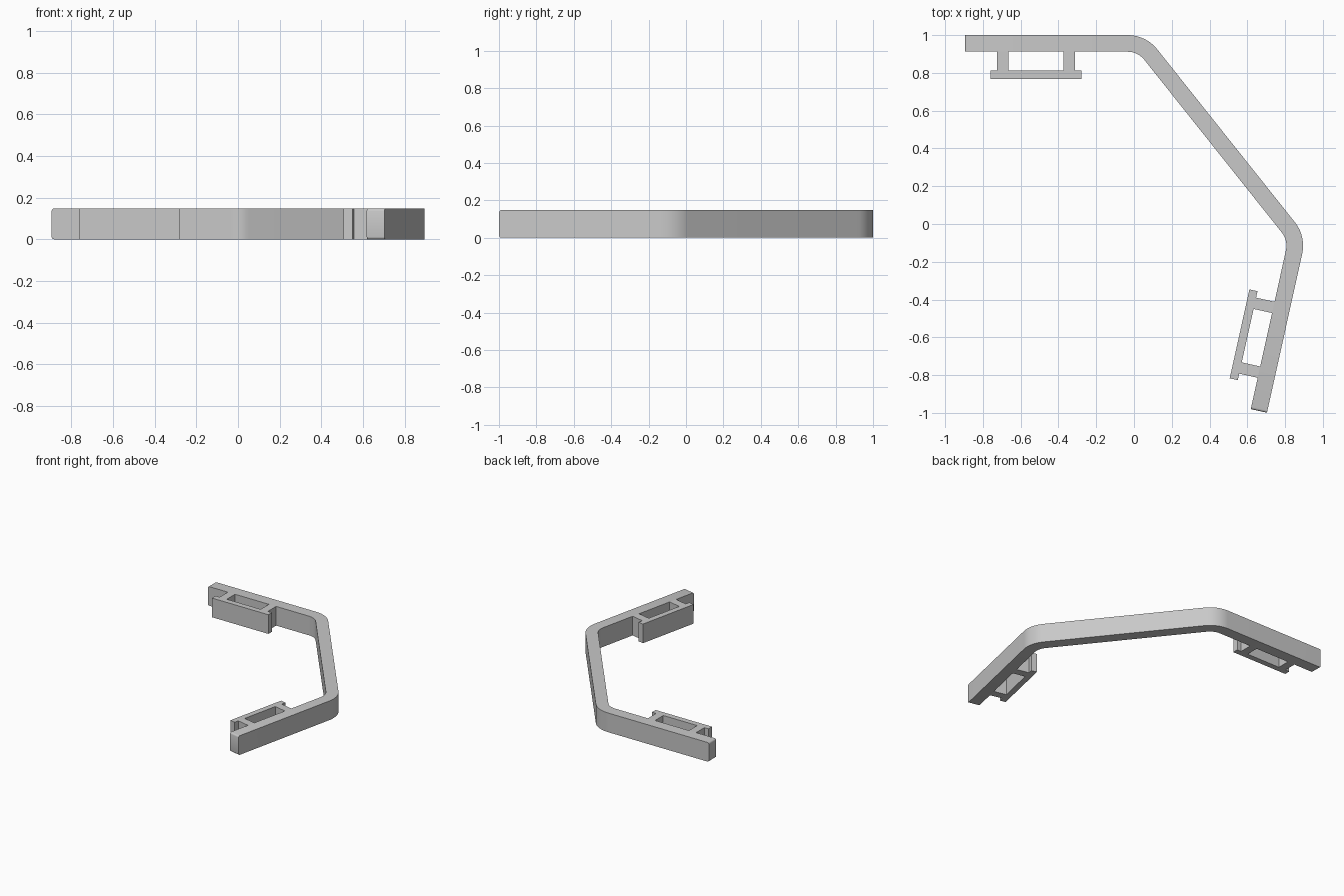
import bpy, bmesh, math
from mathutils import Vector

old = bpy.data.objects.get("Cube")
if old:
    bpy.data.objects.remove(old, do_unlink=True)

HEIGHT = 0.148
THICK = 0.088
OUTER_RADIUS = 0.2
ARC_STEPS = 14

# Single plain grey
grey = bpy.data.materials.new("light grey")
grey.use_nodes = True
colour = (0.58, 0.58, 0.58, 1)
grey.diffuse_color = colour
grey.node_tree.nodes["Principled BSDF"].inputs["Base Color"].default_value = colour


def finish(bm, name):
    bmesh.ops.recalc_face_normals(bm, faces=bm.faces)
    mesh = bpy.data.meshes.new(name)
    bm.to_mesh(mesh)
    bm.free()
    mesh.materials.append(grey)
    mesh.shade_smooth()
    mesh.set_sharp_from_angle(angle=math.radians(35))
    obj = bpy.data.objects.new(name, mesh)
    bpy.context.collection.objects.link(obj)
    return obj


def right_of(d):
    return Vector((d.y, -d.x))


# Outer edge of the bent band
path = [Vector(p) for p in ((-0.895, 1), (0.063, 1), (0.911, -0.065), (0.704, -0.999))]
dirs = [(b - a).normalized() for a, b in zip(path, path[1:])]

# Stations along the band: (outer point, inward normal)
stations = [(path[0], right_of(dirs[0]))]
for corner, d0, d1 in zip(path[1:], dirs, dirs[1:]):
    turn = d0.angle(d1)
    start = corner - d0 * OUTER_RADIUS * math.tan(turn / 2)
    centre = start + right_of(d0) * OUTER_RADIUS
    first = math.atan2(*reversed(right_of(d0)))
    for i in range(ARC_STEPS + 1):
        a = first - turn * i / ARC_STEPS
        n = Vector((math.cos(a), math.sin(a)))
        stations.append((centre - n * OUTER_RADIUS, n))
stations.append((path[-1], right_of(dirs[-1])))

# Bent band, swept as a rectangular section
bm = bmesh.new()
rings = []
for p, n in stations:
    q = p + n * THICK
    rings.append([bm.verts.new((v.x, v.y, z))
                  for v, z in ((p, 0), (q, 0), (q, HEIGHT), (p, HEIGHT))])
for r0, r1 in zip(rings, rings[1:]):
    for i in range(4):
        j = (i + 1) % 4
        bm.faces.new((r0[i], r0[j], r1[j], r1[i]))
caps = [bm.faces.new(rings[0]), bm.faces.new(rings[-1])]

# Slightly rounded top and bottom edges at both ends
end_edges = [e for f in caps for e in f.edges
             if abs(e.verts[0].co.z - e.verts[1].co.z) < 0.001]
bmesh.ops.bevel(bm, geom=end_edges, offset=0.012, segments=3, profile=0.5, affect='EDGES')
finish(bm, "bent_band")


# Clip bracket: two posts carrying a plate parallel to the band
def clip_bracket(name, end, along, inward):
    middle, half = 0.376, 0.241
    post_in, post_out = 0.145, 0.206
    under, face = 0.188, 0.232
    side = [(post_in, under), (post_in, THICK), (post_out, THICK),
            (post_out, under), (half, under), (half, face)]
    profile = side + [(-u, v) for u, v in reversed(side)]
    bm = bmesh.new()
    verts = []
    for u, v in profile:
        p = end + along * (middle + u) + inward * v
        verts.append(bm.verts.new((p.x, p.y, 0)))
    base = bm.faces.new(verts)
    made = bmesh.ops.extrude_face_region(bm, geom=[base], use_keep_orig=True)["geom"]
    top = [g for g in made if isinstance(g, bmesh.types.BMVert)]
    bmesh.ops.translate(bm, verts=top, vec=(0, 0, HEIGHT))
    finish(bm, name)


clip_bracket("back_clip_bracket", path[0], dirs[0], right_of(dirs[0]))
clip_bracket("front_clip_bracket", path[-1], -dirs[-1], right_of(dirs[-1]))
